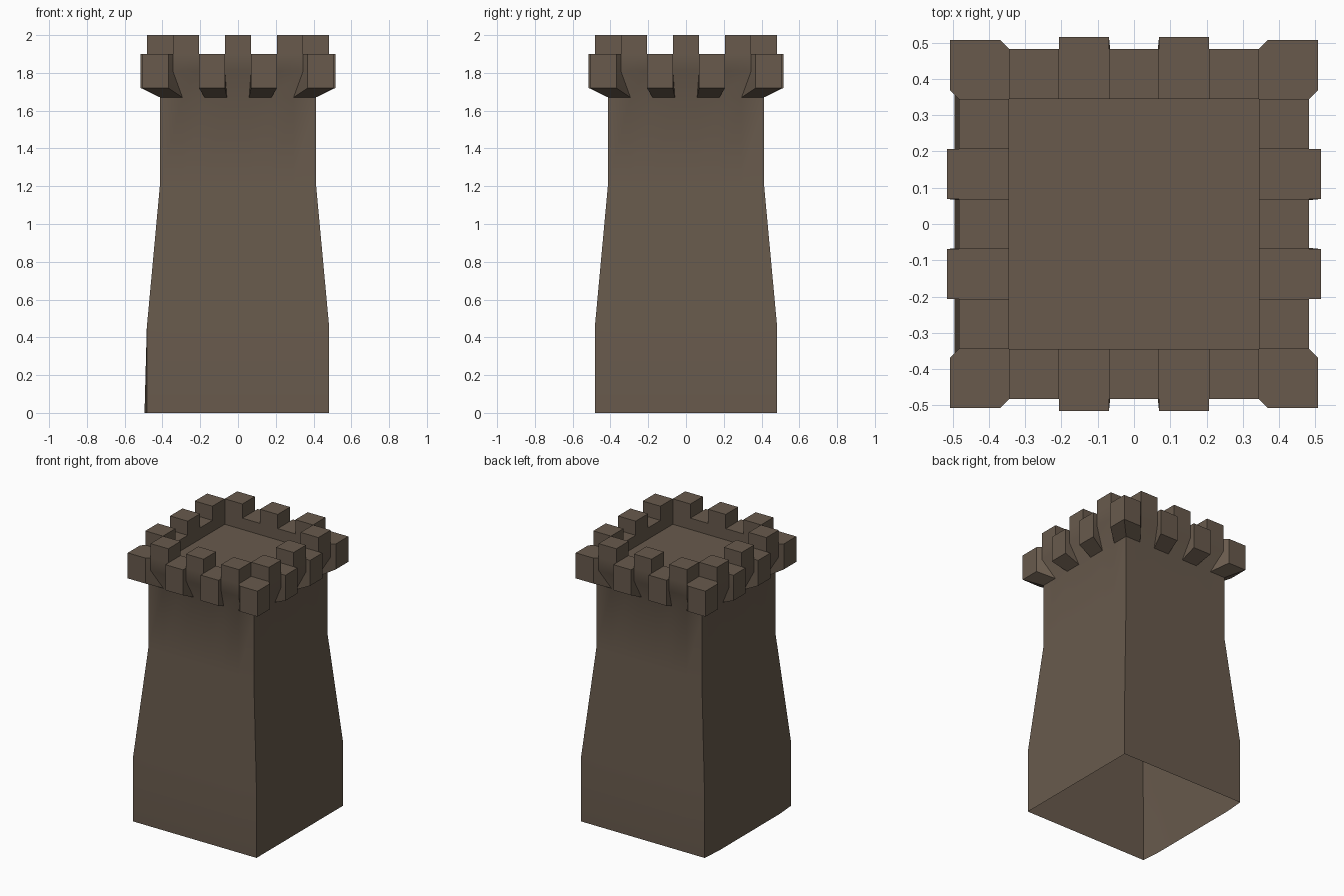
import bpy
import bmesh
from mathutils import Vector

cube = bpy.data.objects.get("Cube")
if cube:
    bpy.data.objects.remove(cube, do_unlink=True)

WIDE, NARROW = 0.483, 0.412
CELL = 2 * WIDE / 7
WALK, FLOOR, TOP = 1.9, 1.82, 2.0

# Brown stone
stone = bpy.data.materials.new("brown stone")
stone.use_nodes = True
colour = (0.138, 0.102, 0.073, 1)
stone.diffuse_color = colour
stone.node_tree.nodes["Principled BSDF"].inputs["Base Color"].default_value = colour

bm = bmesh.new()


def extrude(faces):
    """Extrude a patch of faces, dropping the originals, and return the new vertices."""
    result = bmesh.ops.extrude_face_region(bm, geom=faces)["geom"]
    old = [f for f in faces if f.is_valid]
    if old:
        bmesh.ops.delete(bm, geom=old, context='FACES')
    return [g for g in result if isinstance(g, bmesh.types.BMVert)]


# Top of the tower: seven cells along each side
bmesh.ops.create_grid(bm, x_segments=7, y_segments=7, size=WIDE)
for v in bm.verts:
    v.co.z = WALK
cells = {}
for f in bm.faces:
    c = f.calc_center_median()
    cells[round(c.x / CELL), round(c.y / CELL)] = f

# Walls: pull the rim down through the flare, shaft and tapered foot
rim = [e for e in bm.edges if e.is_boundary]
half = WIDE
for z, new_half in ((1.81, WIDE), (1.67, NARROW), (1.22, NARROW), (0.45, WIDE), (0, WIDE)):
    geom = bmesh.ops.extrude_edge_only(bm, edges=rim)["geom"]
    rim = [g for g in geom if isinstance(g, bmesh.types.BMEdge) and g.is_boundary]
    for v in {v for e in rim for v in e.verts}:
        v.co = Vector((v.co.x * new_half / half, v.co.y * new_half / half, z))
    half = new_half

# Foot bulges slightly on one side
for e in rim:
    for v in e.verts:
        if v.co.x < -0.48 and abs(v.co.y) < 0.4:
            v.co.x = -0.495

# Projecting blocks: gather the parapet faces of each block first
blocks = {}
for f in bm.faces:
    c = f.calc_center_median()
    if not 1.68 < c.z < WALK - 0.01:
        continue
    scale = WIDE / (sum(max(abs(v.co.x), abs(v.co.y)) for v in f.verts) / len(f.verts))
    i, j = (max(-3, min(3, round(n * scale / CELL))) for n in (c.x, c.y))
    if (i + j) % 2 == 0:
        blocks.setdefault((i, j), []).append(f)

# Sunken floor
for v in extrude([f for (i, j), f in cells.items() if max(abs(i), abs(j)) < 3]):
    v.co.z = FLOOR

# Raised merlons
for (i, j), f in cells.items():
    if max(abs(i), abs(j)) == 3 and (i + j) % 2:
        for v in extrude([f]):
            v.co.z = TOP

# Push the blocks outward, diagonally at the corners
for (i, j), faces in blocks.items():
    corner = abs(i) == abs(j) == 3
    reach = 0.024 if corner else 0.032
    push = Vector([(n // 3) * reach if abs(n) == 3 else 0 for n in (i, j)] + [0])
    for v in extrude(faces):
        if v.co.z < 1.7:
            v.co = Vector((v.co.x * WIDE / NARROW, v.co.y * WIDE / NARROW, 1.72))
        v.co += push

bmesh.ops.recalc_face_normals(bm, faces=bm.faces[:])

mesh = bpy.data.meshes.new("tower")
bm.to_mesh(mesh)
bm.free()
mesh.materials.append(stone)
tower = bpy.data.objects.new("tower", mesh)
bpy.context.collection.objects.link(tower)

# Soft shading across the flare, crisp block edges
bpy.ops.object.select_all(action='DESELECT')
tower.select_set(True)
bpy.context.view_layer.objects.active = tower
bpy.ops.object.shade_smooth_by_angle(angle=0.52)
